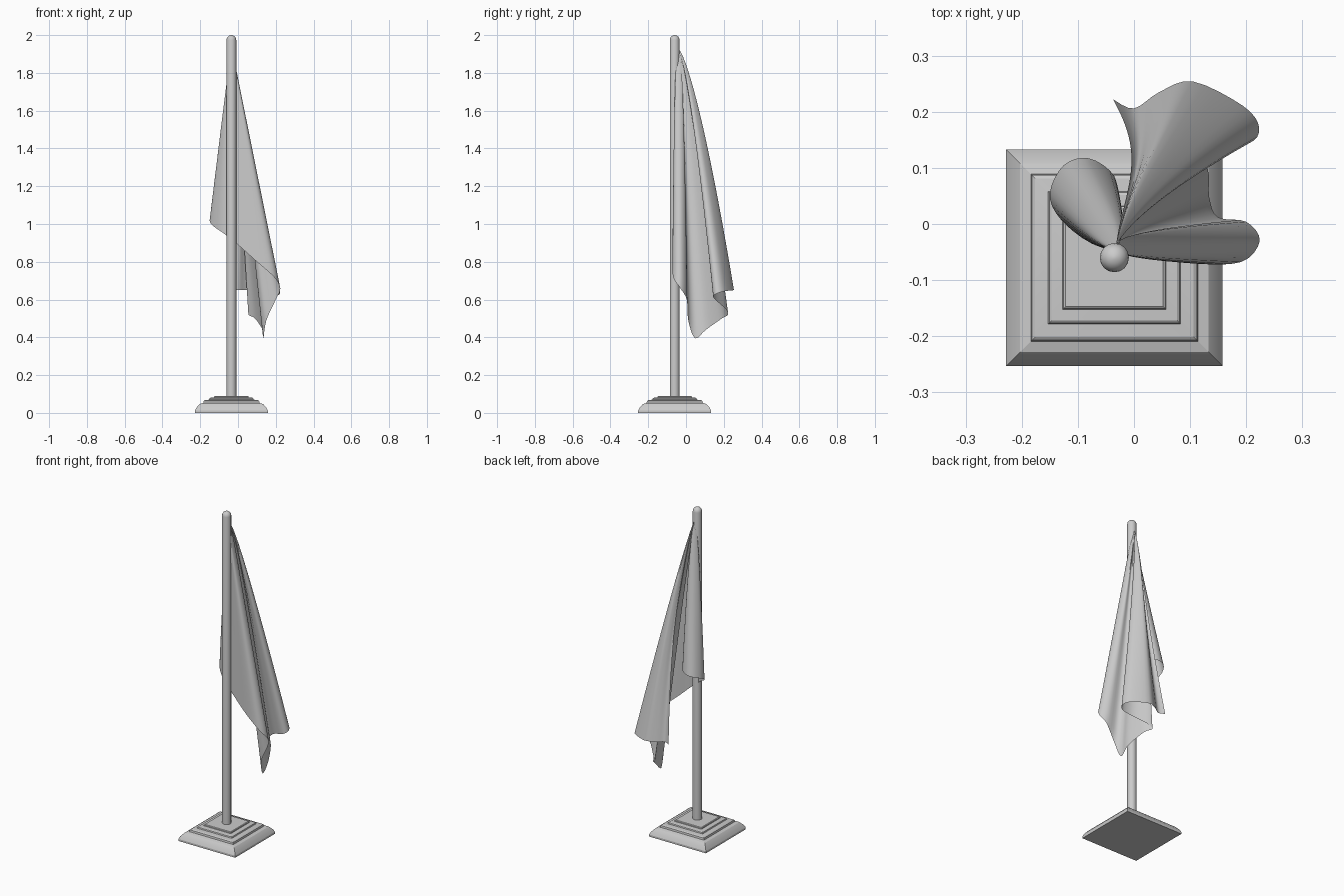
import bpy, math
from mathutils import Vector

if "Cube" in bpy.data.objects:
    bpy.data.objects.remove(bpy.data.objects["Cube"])

PX, PY = -0.035, -0.06  # pole axis


def make_object(name, verts, faces, angle):
    mesh = bpy.data.meshes.new(name)
    mesh.from_pydata(verts, [], faces)
    mesh.update()
    ob = bpy.data.objects.new(name, mesh)
    bpy.context.collection.objects.link(ob)
    bpy.ops.object.select_all(action='DESELECT')
    ob.select_set(True)
    bpy.context.view_layer.objects.active = ob
    bpy.ops.object.shade_smooth_by_angle(angle=math.radians(angle))
    return ob


def ring_stack(name, profile, n, turn, angle):
    """Stack n-sided rings of (radius, z) around the pole axis and cap both ends."""
    verts, faces = [], []
    for r, z in profile:
        for i in range(n):
            a = turn + 2 * math.pi * i / n
            verts.append((PX + r * math.cos(a), PY + r * math.sin(a), z))
    for k in range(len(profile) - 1):
        for i in range(n):
            j = (i + 1) % n
            faces.append((k * n + i, k * n + j, (k + 1) * n + j, (k + 1) * n + i))
    faces.append(tuple(reversed(range(n))))
    faces.append(tuple(range((len(profile) - 1) * n, len(profile) * n)))
    return make_object(name, verts, faces, angle)


# stepped square base (half widths, turned into corner radii)
steps = [(.193, 0), (.193, .012), (.185, .028), (.168, .047), (.149, .052), (.147, .063),
         (.141, .067), (.118, .070), (.116, .077), (.112, .080),
         (.092, .082), (.091, .087), (.087, .090)]
ring_stack("base", [(h * math.sqrt(2), z) for h, z in steps], 4, math.pi / 4, 20)

# pole with rounded cap
R = 0.026
cap = [(R * math.cos(a), 2.0 - R + R * math.sin(a))
       for a in (math.radians(d) for d in (0, 22, 45, 65, 82))]
cap.append((0.001, 2.0))
ring_stack("pole", [(R, 0.08)] + cap, 16, 0, 40)

# flag: rays fan out from the upper hoist corner to this folded lower edge
hem = [Vector(p) for p in (
    (-.036, -.036, 1.06), (-.030, .030, 1.06), (-.035, .085, 1.06),
    (-.080, .117, 1.05), (-.125, .105, 1.04), (-.150, .055, 1.02),
    (-.132, .010, .99), (-.075, -.035, .95), (.000, -.055, .89),
    (.100, -.070, .80), (.190, -.068, .72), (.224, -.030, .66),
    (.200, .004, .60), (.150, .012, .49), (.134, .048, .395),
    (.130, .105, .44), (.090, .190, .50), (.055, .222, .52),
    (.075, .210, .55), (.140, .155, .60), (.205, .145, .62),
    (.223, .172, .635), (.195, .210, .645), (.105, .254, .65),
    (.045, .235, .65), (.000, .206, .65), (-.037, .222, .65))]
apex = Vector((-.032, -.042, 1.93))
SUB, ROWS = 4, 26


def spline(points, sub):
    out = []
    ends = [points[0]] + points + [points[-1]]
    for a, b, c, d in zip(ends, ends[1:], ends[2:], ends[3:]):
        for s in range(sub):
            t = s / sub
            out.append(0.5 * (2 * b + (c - a) * t + (2 * a - 5 * b + 4 * c - d) * t * t
                              + (3 * b - a - 3 * c + d) * t ** 3))
    return out + [points[-1]]


def spread(d, u, t):
    """Sideways offset of a ray: folds reach their width early, their length later."""
    if u < 7.5:  # first fold, leaning back to the left
        along, wide = Vector((-.6, .8, 0)), Vector((.8, .6, 0))
        return along * d.dot(along) * t ** 1.05 + wide * d.dot(wide) * t ** 0.6
    k = min(1, max(0, (u - 12) / 2))  # second fold blends into the third
    bulge = 0.03 * math.sin(math.pi * t) * max(0, (u - 22) / 4)
    return Vector((d.x * t + bulge, d.y * t ** (0.36 + 0.36 * k), 0))


edge = spline(hem, SUB)
n = len(edge)
verts, faces = [apex[:]], []
for r in range(1, ROWS + 1):
    t = (r / ROWS) ** 1.3
    for i, e in enumerate(edge):
        d = e - apex
        p = apex + spread(d, i / SUB, t)
        verts.append((p.x, p.y, apex.z + d.z * t))
for i in range(n - 1):
    faces.append((0, 1 + i, 2 + i))
    for r in range(ROWS - 1):
        a = 1 + r * n + i
        faces.append((a, a + n, a + n + 1, a + 1))
make_object("flag", verts, faces, 60)
